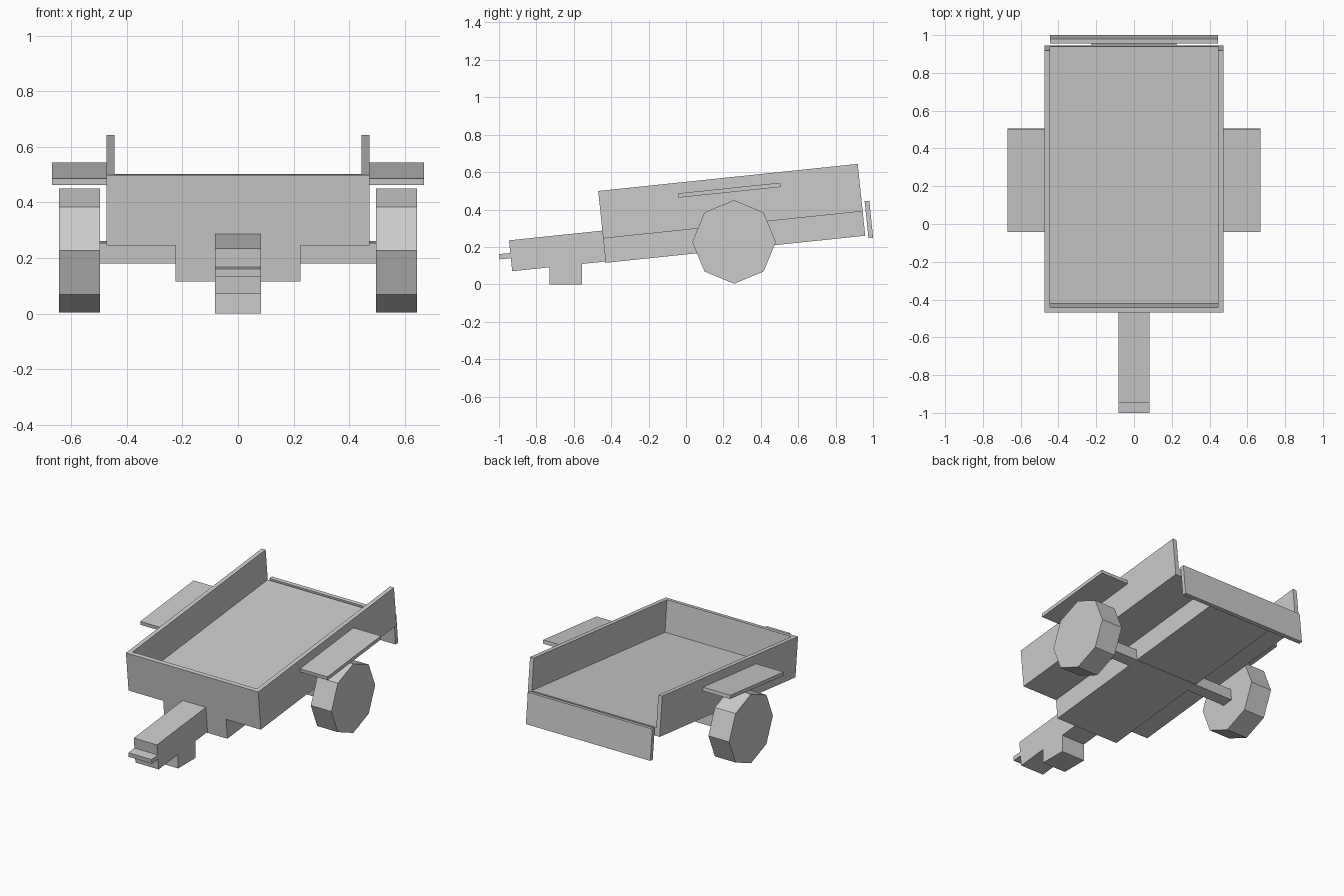
import bpy, bmesh, math
from mathutils import Matrix, Vector

if "Cube" in bpy.data.objects:
    bpy.data.objects.remove(bpy.data.objects["Cube"])

grey = bpy.data.materials.new("plain_grey")
grey.diffuse_color = (0.6, 0.6, 0.6, 1)
grey.use_nodes = True
grey.node_tree.nodes["Principled BSDF"].inputs["Base Color"].default_value = grey.diffuse_color

TILT = Matrix.Rotation(math.atan2(0.145, 1.39), 4, 'X')   # the whole bed leans nose-down
LEVEL = Matrix.Identity(4)


def finish(name, bm, matrix):
    bm.transform(matrix)
    bmesh.ops.recalc_face_normals(bm, faces=bm.faces[:])
    mesh = bpy.data.meshes.new(name)
    bm.to_mesh(mesh)
    bm.free()
    mesh.materials.append(grey)
    obj = bpy.data.objects.new(name, mesh)
    bpy.context.collection.objects.link(obj)
    return obj


def box(name, x, y, z, matrix=TILT):
    """Box from (min, max) ranges, then turned by matrix."""
    bm = bmesh.new()
    bmesh.ops.create_cube(bm, size=1)
    size = [r[1] - r[0] for r in (x, y, z)]
    mid = [(r[0] + r[1]) / 2 for r in (x, y, z)]
    bm.transform(Matrix.Translation(Vector(mid)) @ Matrix.Diagonal((*size, 1)))
    return finish(name, bm, matrix)


def wheel(name, x, y, z, radius, width):
    bm = bmesh.new()
    bmesh.ops.create_cone(bm, cap_ends=True, segments=8, radius1=radius,
                          radius2=radius, depth=width)
    place = (Matrix.Translation((x, y, z)) @ Matrix.Rotation(math.pi / 2, 4, 'Y'))
    # keep one corner of the octagon straight up
    return finish(name, bm, place)


# Bed: floor, front board, open tailgate, underbody
box("bed_floor", (-0.445, 0.445), (-0.387, 0.98), (0.29, 0.342))
box("front_board", (-0.445, 0.445), (-0.415, -0.387), (0.29, 0.545))
box("tailgate", (-0.445, 0.445), (0.996, 1.021), (0.144, 0.343))
box("underbody", (-0.225, 0.225), (-0.415, 0.98), (0.159, 0.29))

# Tongue, hitch plate and the foot it stands on
box("tongue", (-0.083, 0.083), (-0.917, -0.415), (0.166, 0.332))
box("hitch_plate", (-0.083, 0.083), (-0.979, -0.917), (0.236, 0.264))
box("foot", (-0.083, 0.083), (-0.73, -0.555), (0, 0.12), LEVEL)

# Axle
box("axle", (-0.5, 0.5), (0.243, 0.315), (0.156, 0.23))

# Paired parts
for side, s in (("left", -1), ("right", 1)):
    box(side + "_side_board", sorted((s * 0.445, s * 0.473)), (-0.415, 0.98), (0.29, 0.545))
    box(side + "_fender", sorted((s * 0.473, s * 0.67)), (0.009, 0.557), (0.465, 0.488))
    wheel(side + "_wheel", s * 0.571, 0.257, 0.2265, 0.2235, 0.148)
